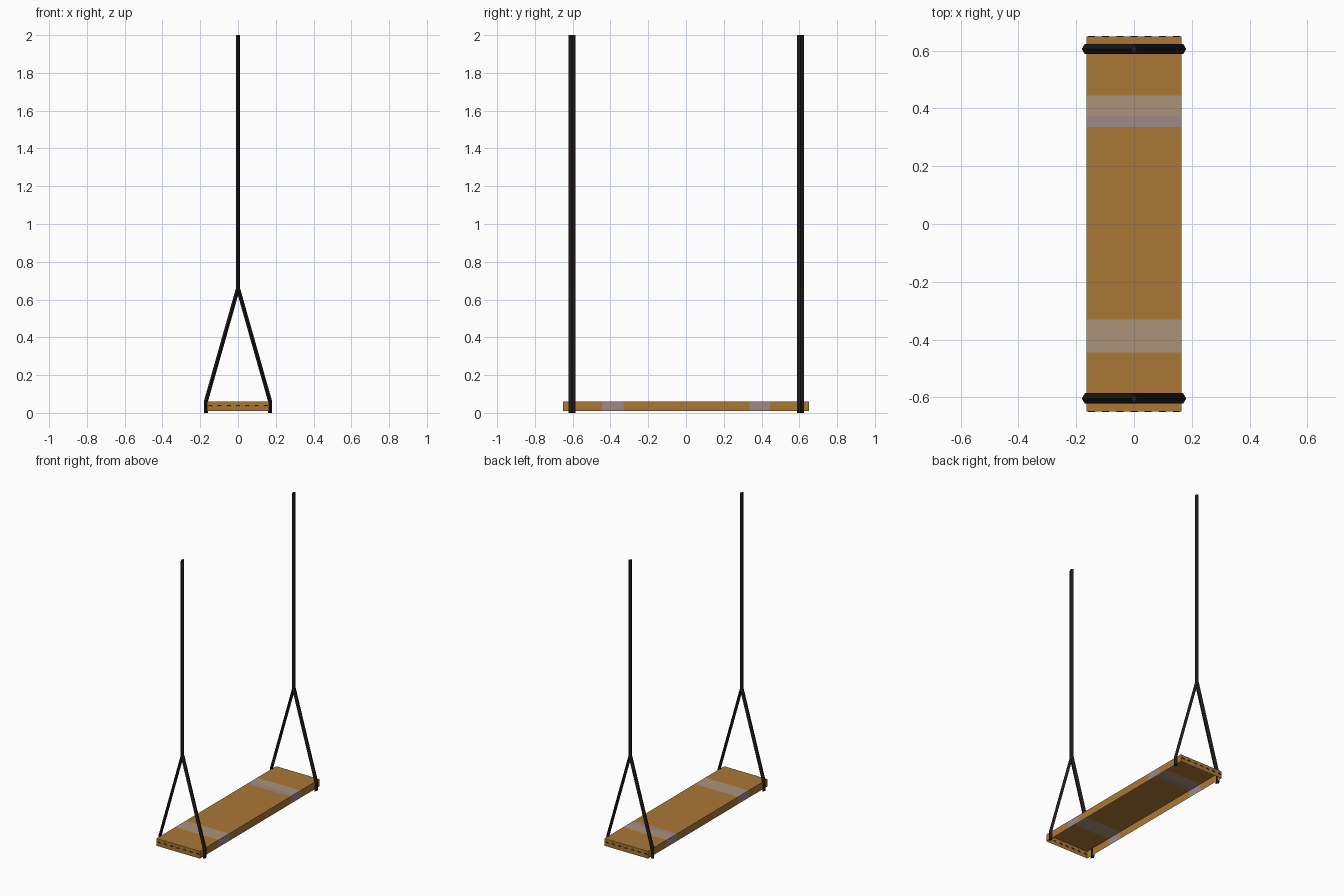
import bpy, bmesh

if "Cube" in bpy.data.objects:
    bpy.data.objects.remove(bpy.data.objects["Cube"])


def material(name, rgb):
    m = bpy.data.materials.new(name)
    m.diffuse_color = (*rgb, 1)
    m.use_nodes = True
    m.node_tree.nodes["Principled BSDF"].inputs["Base Color"].default_value = m.diffuse_color
    return m


WOOD = material("orange wood", (0.41, 0.185, 0.036))
TAN = material("worn tan", (0.41, 0.29, 0.195))
MAUVE = material("worn mauve grey", (0.34, 0.25, 0.245))
ROPE = material("dark rope", (0.014, 0.010, 0.010))
BLACK = material("knot hole black", (0.01, 0.008, 0.006))


def finish(bm, name, mats):
    me = bpy.data.meshes.new(name)
    bm.to_mesh(me)
    bm.free()
    for m in mats:
        me.materials.append(m)
    ob = bpy.data.objects.new(name, me)
    bpy.context.collection.objects.link(ob)
    return ob


# Seat: a shallow box open underneath, cut across at the worn bands
HX, HY, Z0, Z1 = 0.165, 0.65, 0.01, 0.06
bm = bmesh.new()
bmesh.ops.create_cube(bm, size=1)
for v in bm.verts:
    v.co = (v.co.x * 2 * HX, v.co.y * 2 * HY, Z0 if v.co.z < 0 else Z1)
bm.normal_update()
bmesh.ops.delete(bm, geom=[f for f in bm.faces if f.normal.z < -0.5], context='FACES_ONLY')
for y in (-0.445, -0.33, 0.335, 0.375, 0.445):
    bmesh.ops.bisect_plane(bm, geom=bm.verts[:] + bm.edges[:] + bm.faces[:],
                           plane_co=(0, y, 0), plane_no=(0, 1, 0))
bm.normal_update()
for f in bm.faces:
    y = f.calc_center_median().y
    if 0.33 < abs(y) < 0.445:
        on_side = abs(f.normal.x) > 0.5
        f.material_index = 2 if on_side or 0.335 < y < 0.375 else 1
finish(bm, "seat", [WOOD, TAN, MAUVE])


# Ropes: a diamond section lofted along each path
def rope(name, path, y):
    bm = bmesh.new()
    rings = [[bm.verts.new((x + dx, y + dy, z))
              for dx, dy in ((0.011, 0), (0, 0.018), (-0.011, 0), (0, -0.018))]
             for x, z in path]
    for a, b in zip(rings, rings[1:]):
        for i in range(4):
            j = (i + 1) % 4
            bm.faces.new((a[i], a[j], b[j], b[i]))
    bm.faces.new(rings[0][::-1])
    bm.faces.new(rings[-1])
    bmesh.ops.recalc_face_normals(bm, faces=bm.faces[:])
    finish(bm, name, [ROPE])


for end, y in (("front", -0.604), ("back", 0.606)):
    rope(end + "_hanging_rope", [(0, 0.655), (0, 2.0)], y)
    for side, s in (("left", -1), ("right", 1)):
        rope(f"{end}_{side}_rope_leg",
             [(s * 0.17, 0), (s * 0.17, 0.06), (0, 0.66)], y)

# Small dark arched marks along both ends of the seat
for end, s in (("front", -1), ("back", 1)):
    bm = bmesh.new()
    for k in range(-3, 4):
        x, y = k * 0.049, s * HY
        arch = [(-0.012, 0.033), (-0.006, 0.036), (0.006, 0.036), (0.012, 0.033),
                (0.008, 0.043), (-0.008, 0.043)]
        a, b = [[bm.verts.new((x + px, y + d, pz)) for px, pz in arch]
                for d in (-0.0015, 0.0015)]
        bm.faces.new(a)
        bm.faces.new(b[::-1])
        for i in range(6):
            j = (i + 1) % 6
            bm.faces.new((a[j], a[i], b[i], b[j]))
    bmesh.ops.recalc_face_normals(bm, faces=bm.faces[:])
    finish(bm, end + "_end_marks", [BLACK])
